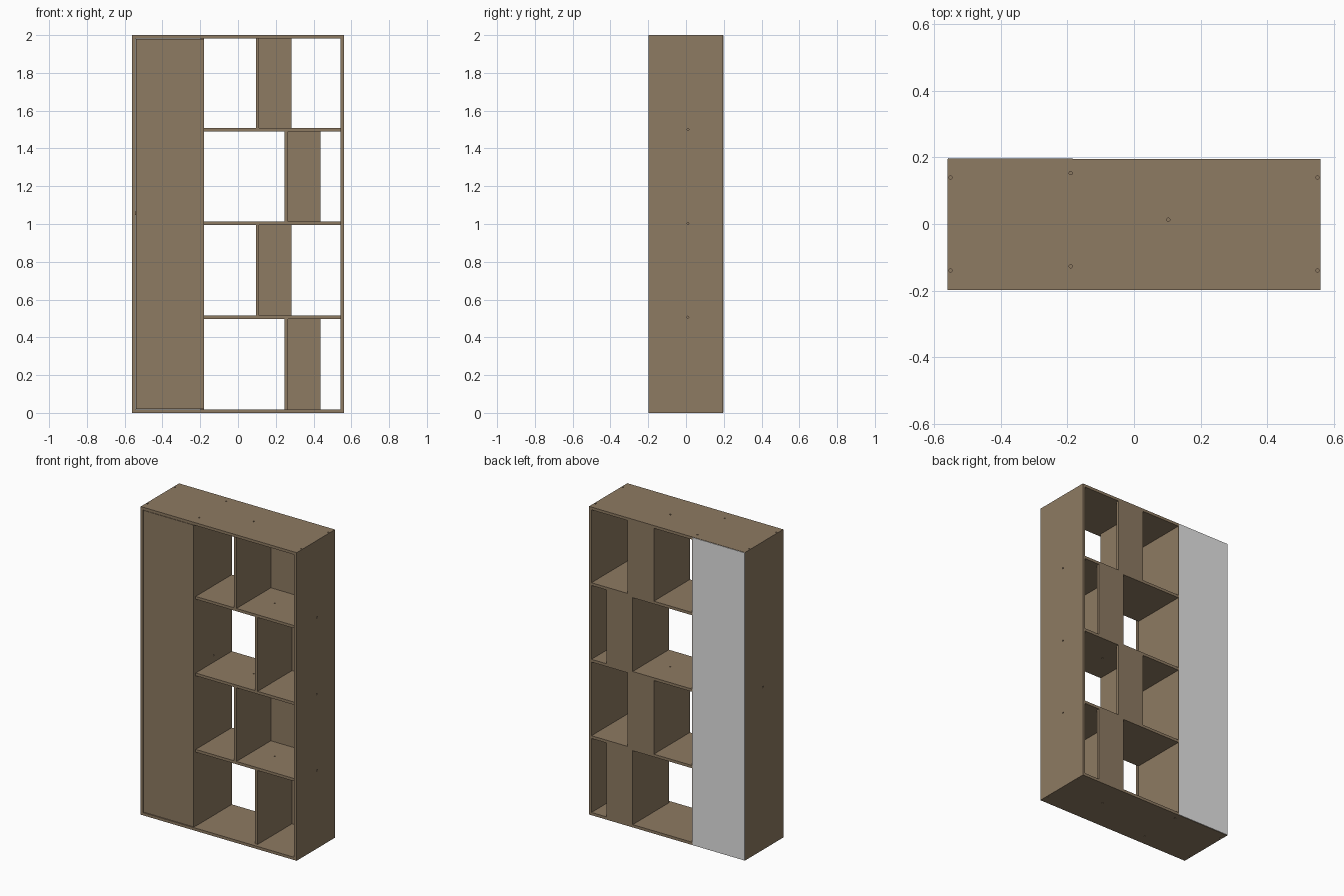
import bpy
import bmesh
from mathutils import Matrix, Vector

if "Cube" in bpy.data.objects:
    bpy.data.objects.remove(bpy.data.objects["Cube"])


def material(name, rgb):
    m = bpy.data.materials.new(name)
    m.diffuse_color = (*rgb, 1)
    m.use_nodes = True
    m.node_tree.nodes["Principled BSDF"].inputs["Base Color"].default_value = m.diffuse_color
    return m


WOOD = material("brown wood", (0.27, 0.196, 0.122))
GREY = material("light grey board", (0.77, 0.77, 0.77))


def mesh_object(name, bm, mat):
    me = bpy.data.meshes.new(name)
    bm.to_mesh(me)
    bm.free()
    me.materials.append(mat)
    ob = bpy.data.objects.new(name, me)
    bpy.context.collection.objects.link(ob)
    return ob


def board(name, x, y, z, mat=WOOD, holes=(), axis="Z"):
    """Box from (min, max) ranges, with small screw holes drilled along an axis."""
    lo, hi = Vector((x[0], y[0], z[0])), Vector((x[1], y[1], z[1]))
    bm = bmesh.new()
    bmesh.ops.create_cube(bm, size=1, matrix=Matrix.Translation((lo + hi) / 2)
                          @ Matrix.Diagonal((*(hi - lo), 1)))
    ob = mesh_object(name, bm, mat)
    if holes:
        bm = bmesh.new()
        turn = Matrix.Rotation(1.5707963, 4, "Y") if axis == "X" else Matrix()
        for p in holes:
            bmesh.ops.create_cone(bm, cap_ends=True, segments=12, radius1=0.005,
                                  radius2=0.005, depth=0.05,
                                  matrix=Matrix.Translation(p) @ turn)
        cutter = mesh_object("hole_cutter", bm, mat)
        cutter.hide_render = True
        mod = ob.modifiers.new("holes", "BOOLEAN")
        mod.operation, mod.solver, mod.object = "DIFFERENCE", "EXACT", cutter
        bpy.context.view_layer.objects.active = ob
        bpy.ops.object.modifier_apply(modifier="holes")
        bpy.data.objects.remove(cutter)
    return ob


T = 0.018                        # board thickness
W, H = 0.56, 2.0                 # half width, height
FRONT, BACK = -0.198, 0.195      # outer frame depth
INNER = -0.175                   # front of inner boards
MID = 0.01
SHELVES = (0.507, 1.003, 1.5)    # shelf centre heights
CLOSET_Z = 1.056
PX = -0.19                       # partition centre
DIVIDERS = (0.255, 0.103, 0.255, 0.103)   # divider centres, bottom to top

# Outer frame
corner = [(sx * 0.551, sy * 0.14) for sx in (-1, 1) for sy in (-1, 1)]
corner += [(PX, 0.153), (PX, -0.127)]
for name, z, dx in (("bottom_board", T / 2, DIVIDERS[0]), ("top_board", H - T / 2, DIVIDERS[-1])):
    board(name, (-W, W), (FRONT, BACK), (z - T / 2, z + T / 2),
          holes=[(a, b, z) for a, b in corner + [(dx, 0.013)]])
board("left_side", (-W, -W + T), (FRONT, BACK), (T, H - T),
      holes=[(-W + T / 2, MID, CLOSET_Z)], axis="X")
board("right_side", (W - T, W), (FRONT, BACK), (T, H - T),
      holes=[(W - T / 2, MID, s) for s in SHELVES], axis="X")

# Partition between closet and open shelves
board("partition", (PX - T / 2, PX + T / 2), (INNER, BACK), (T, H - T),
      holes=[(PX, MID, CLOSET_Z)], axis="X")

# Closet: inner shelf, inset door, thin back panel
board("closet_shelf", (-W + T, PX - T / 2), (INNER + 0.003, BACK), (CLOSET_Z - T / 2, CLOSET_Z + T / 2))
board("closet_door", (-W + T + 0.002, PX + T / 2), (FRONT + 0.002, INNER - 0.002), (T + 0.003, H - T - 0.003))
board("closet_back", (-W + 0.001, -0.184), (BACK, 0.198), (0.002, H - 0.002), mat=GREY)

# Open shelves
for i, s in enumerate(SHELVES):
    board(f"shelf_{i + 1}", (PX + T / 2, W - T), (INNER, BACK), (s - T / 2, s + T / 2),
          holes=[(dx, 0.013, s) for dx in DIVIDERS[i:i + 2]])

# Staggered dividers, each with a narrow back plate beside it
floors = [T] + [s + T / 2 for s in SHELVES]
ceilings = [s - T / 2 for s in SHELVES] + [H - T]
for i, (dx, z0, z1) in enumerate(zip(DIVIDERS, floors, ceilings)):
    board(f"divider_{i + 1}", (dx - T / 2, dx + T / 2), (INNER, BACK), (z0, z1))
    board(f"back_plate_{i + 1}", (dx + T / 2, dx + 0.181), (BACK - T, BACK), (z0, z1))
